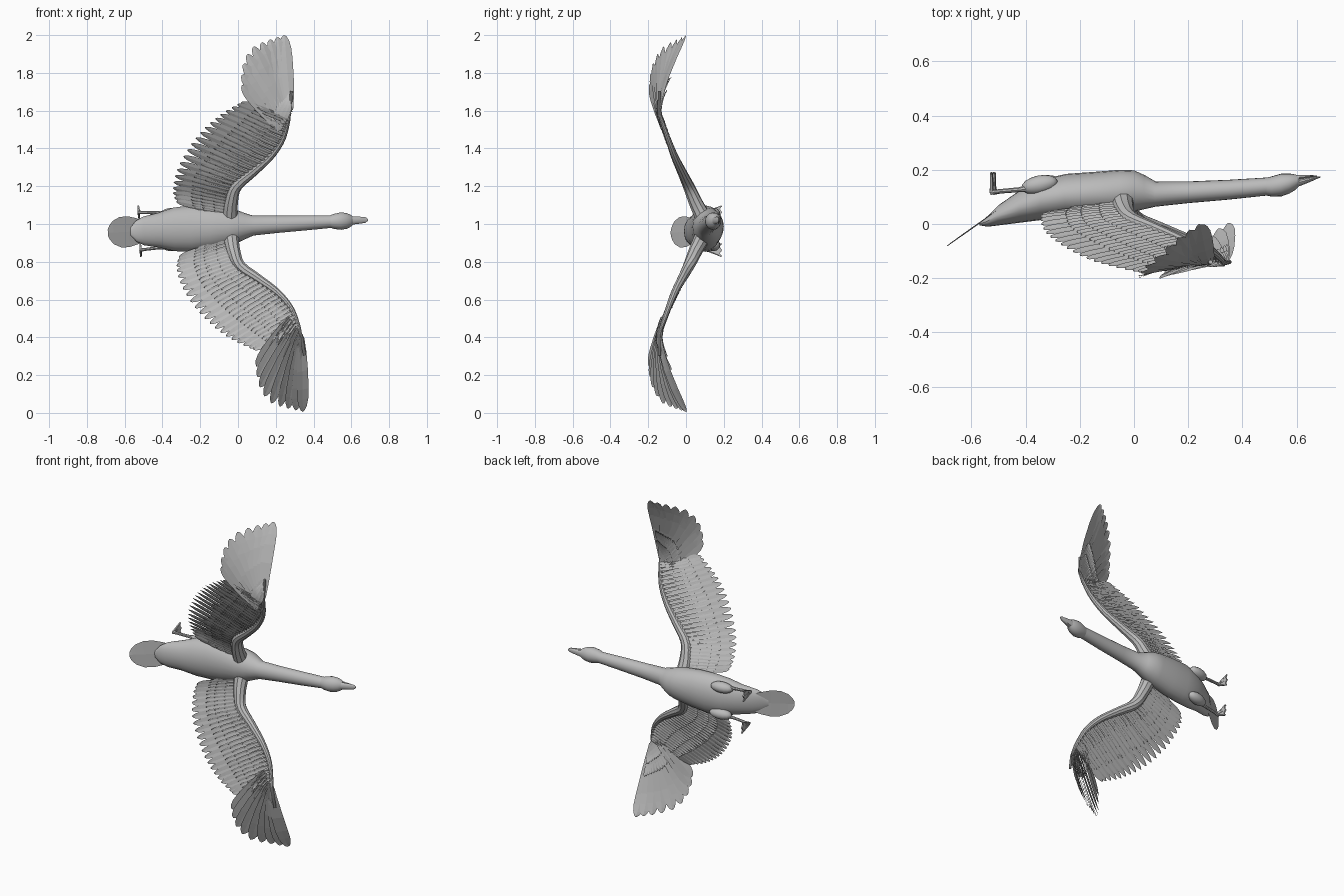
import bpy, bmesh, math
from mathutils import Vector, Matrix

if "Cube" in bpy.data.objects:
    bpy.data.objects.remove(bpy.data.objects["Cube"])

# Single plumage colour
grey = bpy.data.materials.new("plumage_grey")
grey.use_nodes = True
COLOUR = (0.5, 0.5, 0.5, 1)
grey.diffuse_color = COLOUR
grey.node_tree.nodes["Principled BSDF"].inputs["Base Color"].default_value = COLOUR

# The whole bird is banked by a slight roll in the x-z plane
POSE = Matrix.Translation((0, 0, 0.988)) @ Matrix.Rotation(-0.05, 4, "Y")
UP = Vector((0, 0.93, 0.35))


def finish(name, bm, smooth=True):
    bmesh.ops.recalc_face_normals(bm, faces=bm.faces[:])
    mesh = bpy.data.meshes.new(name)
    bm.to_mesh(mesh)
    bm.free()
    mesh.materials.append(grey)
    obj = bpy.data.objects.new(name, mesh)
    bpy.context.collection.objects.link(obj)
    obj.matrix_world = POSE
    if smooth:
        bpy.ops.object.select_all(action="DESELECT")
        obj.select_set(True)
        bpy.context.view_layer.objects.active = obj
        bpy.ops.object.shade_smooth_by_angle(angle=math.radians(35))
    return obj


def sample(points, u):
    """Smooth curve through the points, u from 0 to 1."""
    n = len(points) - 1
    i = min(int(u * n), n - 1)
    t = u * n - i
    p = [Vector(points[min(max(k, 0), n)]) for k in range(i - 1, i + 3)]
    return p[1] + 0.5 * t * (p[2] - p[0] + t * (2 * p[0] - 5 * p[1] + 4 * p[2] - p[3]
                             + t * (3 * (p[1] - p[2]) + p[3] - p[0])))


def bridge(bm, rings, closed=True):
    n = len(rings[0])
    for a, b in zip(rings, rings[1:]):
        for i in range(n if closed else n - 1):
            j = (i + 1) % n
            bm.faces.new((a[i], a[j], b[j], b[i]))


def body_loft(name, sections, sides=20):
    """Sections are x, lowest y, highest y, half width."""
    bm = bmesh.new()
    rings = []
    for x, lo, hi, half in sections:
        angles = [math.tau * k / sides for k in range(sides)]
        rings.append([bm.verts.new((x, (lo + hi) / 2 + (hi - lo) / 2 * math.cos(a),
                                    half * math.sin(a))) for a in angles])
    bridge(bm, rings)
    bm.faces.new(rings[0])
    bm.faces.new(rings[-1])
    return finish(name, bm)


def tube(name, points, radii, sides=10):
    bm = bmesh.new()
    rings = []
    for i, p in enumerate(points):
        d = Vector(points[min(i + 1, len(points) - 1)]) - Vector(points[max(i - 1, 0)])
        a = d.cross(Vector((0.1, 1, 0.2))).normalized()
        b = d.cross(a).normalized()
        rings.append([bm.verts.new(Vector(p) + radii[i] * (
            a * math.cos(math.tau * k / sides) + b * math.sin(math.tau * k / sides)))
            for k in range(sides)])
    bridge(bm, rings)
    bm.faces.new(rings[0])
    bm.faces.new(rings[-1])
    return finish(name, bm)


BLADE = ((0, 0.45), (0.2, 0.75), (0.45, 0.95), (0.7, 1), (0.84, 0.92), (0.93, 0.68),
         (0.98, 0.38), (1, 0.1))


def feather(bm, base, tip, side, half, tilt=0.003, bow=Vector((0, 0, 0)), shape=BLADE):
    """Thin blade with a raised shaft; tilt makes neighbours overlap like shingles."""
    along = (tip - base).normalized()
    side = (side - along * side.dot(along)).normalized()
    ridge = side.cross(along).normalized()
    rows = []
    for t, w in shape:
        c = base.lerp(tip, t) + bow * (4 * t * (1 - t))
        rows.append([bm.verts.new(c + side * half * w * k + ridge * (tilt * k + 0.002 * (1 - k * k)))
                     for k in (-1, 0, 1)])
    bridge(bm, rows, closed=False)


# Body, neck, head and bill
body_loft("body_and_neck", [
    (-0.57, -0.005, 0.005, 0.02), (-0.54, -0.01, 0.03, 0.055), (-0.5, -0.005, 0.07, 0.076),
    (-0.42, 0.005, 0.125, 0.092), (-0.34, 0.015, 0.165, 0.115), (-0.25, 0.025, 0.185, 0.123),
    (-0.15, 0.03, 0.192, 0.116), (-0.05, 0.035, 0.2, 0.1), (0, 0.045, 0.198, 0.085),
    (0.04, 0.055, 0.18, 0.068), (0.08, 0.064, 0.157, 0.053), (0.2, 0.077, 0.157, 0.046),
    (0.35, 0.09, 0.163, 0.04), (0.5, 0.106, 0.172, 0.033)])
body_loft("head", [
    (0.48, 0.107, 0.168, 0.03), (0.51, 0.101, 0.176, 0.04), (0.545, 0.102, 0.186, 0.046),
    (0.575, 0.113, 0.186, 0.042), (0.595, 0.125, 0.183, 0.033), (0.61, 0.14, 0.178, 0.022)])
body_loft("upper_bill", [
    (0.59, 0.132, 0.163, 0.024), (0.62, 0.143, 0.169, 0.02), (0.65, 0.155, 0.173, 0.018),
    (0.675, 0.166, 0.176, 0.015), (0.688, 0.171, 0.176, 0.006)], 12)
body_loft("lower_bill", [
    (0.59, 0.16, 0.181, 0.021), (0.63, 0.168, 0.18, 0.016), (0.66, 0.174, 0.18, 0.012),
    (0.675, 0.176, 0.179, 0.005)], 12)

# Tail fan
bm = bmesh.new()
feather(bm, Vector((-0.47, 0.075, 0)), Vector((-0.69, -0.08, 0)), Vector((0, 0, 1)), 0.082, 0,
        shape=((0, 0.5), (0.3, 0.85), (0.5, 1), (0.7, 0.98), (0.87, 0.75), (0.96, 0.45), (1, 0.2)))
finish("tail_fan", bm, False)

# Wing guide lines: x, y, distance from the midline
ARM = [(-0.04, 0.085, 0.06), (-0.03, 0.05, 0.13), (0.0, 0.015, 0.21), (0.09, -0.02, 0.28),
       (0.19, -0.06, 0.36), (0.26, -0.095, 0.45), (0.295, -0.13, 0.55)]
TRAIL = [(-0.31, 0.045, 0.13), (-0.335, 0.025, 0.2), (-0.31, -0.03, 0.31), (-0.24, -0.08, 0.43),
         (-0.15, -0.125, 0.53), (-0.05, -0.155, 0.605), (0.05, -0.175, 0.655)]
HAND = [(0.25, -0.12, 0.5), (0.285, -0.135, 0.55), (0.3, -0.14, 0.58), (0.308, -0.143, 0.61)]
FINGERS = [(0.06, -0.195, 0.745), (0.065, -0.185, 0.82), (0.085, -0.16, 0.89),
           (0.13, -0.12, 0.945), (0.19, -0.07, 0.97), (0.245, -0.03, 0.985), (0.295, 0.0, 0.997)]


def spread(bm, roots, tips, mirror, count, start, reach, half, lift=0.0, bow=0.0, inset=0.0):
    """Fan of feathers from a root line toward a tip line."""
    for i in range(count):
        u = start + (1 - start) * i / (count - 1)
        root, tip = sample(roots, u), sample(tips, u)
        side = sample(tips, min(u + 0.02, 1)) - sample(tips, max(u - 0.02, 0))
        end = root.lerp(tip, reach) + UP * lift
        root = root.lerp(tip, inset) + UP * lift
        vecs = [Vector((v.x, v.y, v.z * mirror)) for v in (root, end, side)]
        feather(bm, *vecs, half, bow=Vector((0, bow * u, 0)))


for label, m in (("left", 1), ("right", -1)):
    # Flight feathers
    bm = bmesh.new()
    spread(bm, ARM, TRAIL, m, 21, 0.06, 1, 0.021)
    finish(label + "_secondary_feathers", bm, False)
    bm = bmesh.new()
    spread(bm, HAND, FINGERS, m, 9, 0, 1, 0.036, bow=-0.02)
    finish(label + "_primary_feathers", bm, False)

    # Covert rows on both faces of the wing
    bm = bmesh.new()
    for face in (-1, 1):
        for reach, half, lift in ((0.7, 0.011, 0.004), (0.52, 0.011, 0.008), (0.3, 0.011, 0.012)):
            spread(bm, ARM, TRAIL, m, 30, 0.02, reach, half, lift * face)
        for reach, lift in ((0.42, 0.005), (0.24, 0.009)):
            spread(bm, HAND, FINGERS, m, 14, 0, reach, 0.012, lift * face, bow=-0.01)
    finish(label + "_covert_feathers", bm, False)

    # Skin that ties the arm to the feathers
    bm = bmesh.new()
    rows = []
    for i in range(25):
        a, b = sample(ARM, i / 24), sample(TRAIL, i / 24)
        pts = [a.lerp(b, 0.62 * k / 5) for k in range(6)]
        rows.append([bm.verts.new((p.x, p.y, p.z * m)) for p in pts])
    bridge(bm, rows, closed=False)
    finish(label + "_wing_skin", bm)

    # Arm along the leading edge
    line = [sample(ARM, i / 20) for i in range(21)] + [Vector(p) for p in HAND[2:]]
    line.append(Vector((0.318, -0.14, 0.7)))
    radii = [0.036 * (1 - i / len(line)) ** 1.3 + 0.007 for i in range(len(line))]
    tube(label + "_wing_arm", [(p.x, p.y, p.z * m) for p in line], radii)

    # Thigh, shank and webbed foot
    bm = bmesh.new()
    bmesh.ops.create_uvsphere(bm, u_segments=16, v_segments=10, radius=1, matrix=(
        Matrix.Translation((-0.345, 0.145, 0.083 * m)) @ Matrix.Rotation(0.2, 4, "Z")
        @ Matrix.Diagonal((0.068, 0.034, 0.032, 1))))
    finish(label + "_thigh", bm)
    tube(label + "_shank", [(-0.37, 0.135, 0.088 * m), (-0.42, 0.127, 0.092 * m),
                            (-0.5, 0.12, 0.098 * m), (-0.525, 0.118, 0.1 * m)],
         [0.016, 0.009, 0.008, 0.011], 8)
    bm = bmesh.new()
    outline = ((0.112, -0.008), (0.15, -0.022), (0.185, -0.036), (0.18, -0.016), (0.191, 0),
               (0.18, 0.016), (0.185, 0.036), (0.15, 0.022), (0.112, 0.008))
    bm.faces.new([bm.verts.new((-0.525, y, 0.1 * m + z)) for y, z in outline])
    slab = bmesh.ops.extrude_face_region(bm, geom=bm.faces[:])["geom"]
    bmesh.ops.translate(bm, vec=(0.008, 0, 0),
                        verts=[g for g in slab if isinstance(g, bmesh.types.BMVert)])
    finish(label + "_webbed_foot", bm, False)
    for k in (-1, 0, 1):
        tube(label + "_toe", [(-0.521, 0.115, 0.1 * m), (-0.521, 0.188, 0.1 * m + 0.033 * k)],
             [0.008, 0.004], 6)
